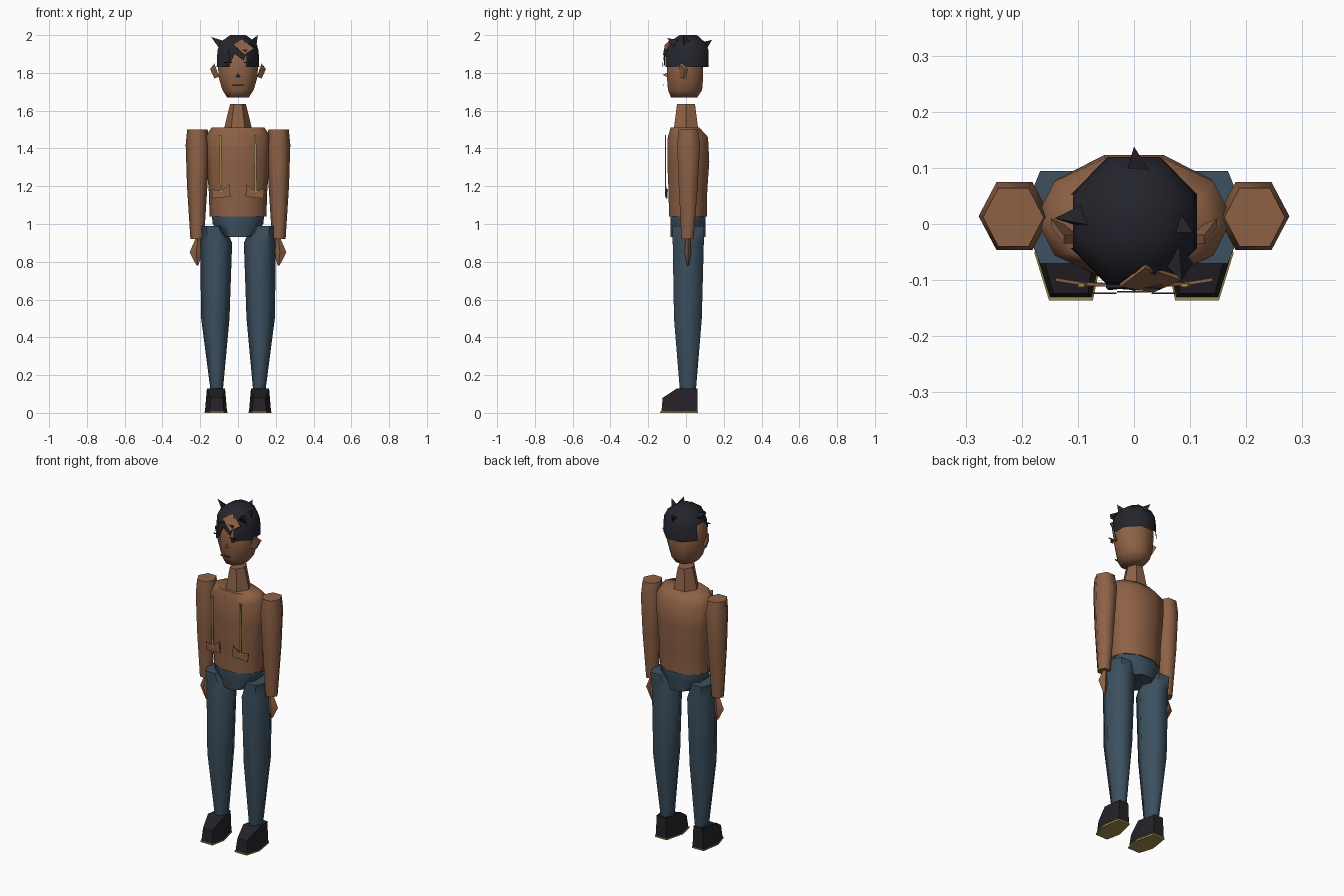
import bpy, bmesh, math
from mathutils import Vector

cube = bpy.data.objects.get("Cube")
if cube:
    bpy.data.objects.remove(cube)


def material(name, rgb):
    m = bpy.data.materials.new(name)
    m.use_nodes = True
    m.diffuse_color = (*rgb, 1)
    bsdf = next(n for n in m.node_tree.nodes if n.type == 'BSDF_PRINCIPLED')
    bsdf.inputs["Base Color"].default_value = (*rgb, 1)
    return m


skin = material("skin brown", (0.27, 0.12, 0.06))
denim = material("denim blue", (0.045, 0.08, 0.115))
hair = material("black hair", (0.018, 0.018, 0.026))
leather = material("shoe black", (0.018, 0.016, 0.02))
gold = material("dull gold", (0.35, 0.26, 0.07))
dark = material("eye dark", (0.03, 0.018, 0.014))
lip = material("lip brown", (0.1, 0.03, 0.02))


def finish(name, bm, mat, angle=65):
    bmesh.ops.recalc_face_normals(bm, faces=bm.faces)
    mesh = bpy.data.meshes.new(name)
    bm.to_mesh(mesh)
    bm.free()
    mesh.materials.append(mat)
    ob = bpy.data.objects.new(name, mesh)
    bpy.context.collection.objects.link(ob)
    bpy.ops.object.select_all(action='DESELECT')
    ob.select_set(True)
    bpy.context.view_layer.objects.active = ob
    bpy.ops.object.shade_smooth_by_angle(angle=math.radians(angle))
    return ob


def loft(name, rings, sides, mat, turn=0.0, caps=True, skip=None, angle=65):
    """Skin elliptical rings (x, y, z, rx, ry); skip(centre) drops faces."""
    bm = bmesh.new()
    loops = []
    for x, y, z, rx, ry in rings:
        angles = [math.tau * (i + turn) / sides for i in range(sides)]
        loops.append([bm.verts.new((x + rx * math.cos(a), y + ry * math.sin(a), z)) for a in angles])
    for a, b in zip(loops, loops[1:]):
        for i in range(sides):
            j = (i + 1) % sides
            bm.faces.new((a[i], a[j], b[j], b[i]))
    if caps:
        bm.faces.new(loops[0])
    bm.faces.new(loops[-1])
    if skip:
        gone = [f for f in bm.faces if skip(f.calc_center_median())]
        bmesh.ops.delete(bm, geom=gone, context='FACES')
    return finish(name, bm, mat, angle)


def slab(name, points, offset, mat):
    """Polygon extruded along an offset."""
    bm = bmesh.new()
    face = bm.faces.new([bm.verts.new(p) for p in points])
    out = bmesh.ops.extrude_face_region(bm, geom=[face], use_keep_orig=True)
    moved = [v for v in out["geom"] if isinstance(v, bmesh.types.BMVert)]
    bmesh.ops.translate(bm, verts=moved, vec=offset)
    return finish(name, bm, mat, 20)


def plate(name, x, y, z, w, h, mat):
    pts = [(x + a * w / 2, y, z + b * h / 2) for a, b in ((-1, -1), (1, -1), (1, 1), (-1, 1))]
    return slab(name, pts, (0, 0.003, 0), mat)


def spike(name, base, tip, radius, mat, sides=3):
    base, tip = Vector(base), Vector(tip)
    bm = bmesh.new()
    bmesh.ops.create_cone(bm, cap_ends=True, segments=sides, radius1=radius, radius2=0,
                          depth=(tip - base).length)
    turn = Vector((0, 0, 1)).rotation_difference(tip - base)
    for v in bm.verts:
        v.co = turn @ v.co + (base + tip) / 2
    return finish(name, bm, mat, 20)


# Trunk
loft("torso", [(0, 0.01, 1.04, 0.15, 0.105), (0, 0.01, 1.18, 0.155, 0.108),
               (0, 0.012, 1.33, 0.168, 0.117), (0, 0.01, 1.46, 0.175, 0.112),
               (0, -0.005, 1.51, 0.14, 0.08)], 10, skin)
loft("neck", [(0, 0.0, 1.5, 0.075, 0.075), (0, 0, 1.635, 0.042, 0.055)], 6, skin, angle=40)
loft("pelvis", [(0, 0.01, 0.93, 0.085, 0.1), (0, 0.01, 1.0, 0.145, 0.1),
                (0, 0.01, 1.045, 0.15, 0.1)], 8, denim, 0.5)

# Head and face
loft("head", [(0, -0.01, 1.67, 0.062, 0.075), (0, -0.005, 1.71, 0.09, 0.098),
              (0, -0.005, 1.78, 0.112, 0.104), (0, -0.005, 1.88, 0.116, 0.104),
              (0, 0, 1.97, 0.06, 0.06)], 8, skin, 0.5)
spike("nose", (0, -0.095, 1.785), (0, -0.124, 1.79), 0.018, skin)
plate("mouth", 0, -0.122, 1.735, 0.06, 0.007, lip)
for side, s in (("right", -1), ("left", 1)):
    plate(side + "_eyelash", s * 0.052, -0.125, 1.855, 0.042, 0.006, dark)
    plate(side + "_iris", s * 0.05, -0.125, 1.842, 0.016, 0.022, dark)
    slab(side + "_ear", [(s * 0.1, -0.02, 1.78), (s * 0.125, 0.0, 1.77), (s * 0.148, 0.01, 1.82),
                         (s * 0.125, -0.02, 1.85)], (0, -0.015, 0), skin)


# Hair cap, open over the face and the right ear
def hair_gap(c):
    low = c.z < 1.92
    over_face = c.y < -0.08 and abs(c.x) < 0.03
    over_ear = c.x < -0.08 and abs(c.y - 0.005) < 0.03
    return low and (over_face or over_ear)


loft("hair_cap", [(0, 0.005, 1.83, 0.122, 0.124), (0, 0.005, 1.92, 0.118, 0.124),
                  (0, 0.005, 1.965, 0.098, 0.1), (0, 0.012, 2.0, 0.045, 0.05)],
     8, hair, 0.5, caps=False, skip=hair_gap)
slab("fringe", [(-0.05, -0.114, 1.925), (0.05, -0.114, 1.925), (0.03, -0.12, 1.865)],
     (0, 0.006, 0), hair)
slab("side_fringe", [(-0.05, -0.114, 1.92), (-0.01, -0.114, 1.92), (-0.045, -0.118, 1.84)],
     (0, 0.006, 0), hair)
slab("forehead_gap", [(-0.025, -0.112, 1.95), (0.035, -0.122, 1.895), (0.085, -0.1, 1.93),
                      (0.02, -0.078, 1.98)], (0, 0.006, -0.004), skin)
for name, base, tip in (("right_tuft", (-0.08, 0.01, 1.945), (-0.142, 0.01, 1.99)),
                        ("left_tuft", (0.075, 0, 1.95), (0.105, -0.015, 2.0)),
                        ("back_tuft", (0.01, 0.09, 1.945), (0, 0.138, 1.975)),
                        ("front_tuft", (0.08, -0.06, 1.95), (0.085, -0.1, 1.985))):
    spike(name, base, tip, 0.03, hair)

for side, s in (("right", -1), ("left", 1)):
    # Arms and hands
    loft(side + "_arm", [(s * 0.216, 0.008, 0.92, 0.036, 0.037), (s * 0.216, 0.012, 1.2, 0.054, 0.058),
                         (s * 0.213, 0.014, 1.42, 0.064, 0.07),
                         (s * 0.215, 0.012, 1.5, 0.054, 0.06)], 6, skin)
    loft(side + "_hand", [(s * 0.215, 0.01, 0.78, 0.005, 0.004), (s * 0.222, 0.01, 0.85, 0.034, 0.018),
                          (s * 0.212, 0.01, 0.925, 0.012, 0.012)], 4, skin, angle=30)
    # Trouser legs
    loft(side + "_leg", [(s * 0.113, 0.01, 0.13, 0.034, 0.05), (s * 0.12, 0.01, 0.5, 0.075, 0.085),
                         (s * 0.116, 0.012, 0.9, 0.085, 0.095),
                         (s * 0.135, 0.012, 0.99, 0.065, 0.095)], 6, denim)
    # Shoe: plan outline narrowing upward, toe lower than heel
    plan = [(0.075, -0.13), (0.15, -0.13), (0.175, -0.05), (0.158, 0.06), (0.085, 0.06), (0.058, -0.05)]
    bm = bmesh.new()
    low = [bm.verts.new((s * x, y, 0.006)) for x, y in plan]
    top = [bm.verts.new((s * (0.117 + (x - 0.117) * 0.82), y if y > 0 else y * 0.95,
                         0.08 if y < -0.1 else 0.13)) for x, y in plan]
    bm.faces.new(low)
    bm.faces.new(top)
    for i in range(len(plan)):
        j = (i + 1) % len(plan)
        bm.faces.new((low[i], low[j], top[j], top[i]))
    finish(side + "_shoe", bm, leather, 30)
    slab(side + "_sole", [(s * (0.117 + (x - 0.117) * 1.04), y * 1.05, 0) for x, y in plan],
         (0, 0, 0.008), gold)
    # Chest strap and the small flap under it
    slab(side + "_strap", [(s * 0.092 - 0.008, -0.112, 1.47), (s * 0.092 + 0.004, -0.112, 1.47),
                           (s * 0.092 + 0.008, -0.112, 1.17), (s * 0.092 - 0.004, -0.112, 1.17)],
         (0, 0.006, 0), gold)
    slab(side + "_flap", [(s * 0.04, -0.112, 1.145), (s * 0.135, -0.104, 1.135), (s * 0.14, -0.102, 1.185),
                          (s * 0.09, -0.11, 1.175), (s * 0.045, -0.112, 1.21)], (0, 0.006, 0), skin)
